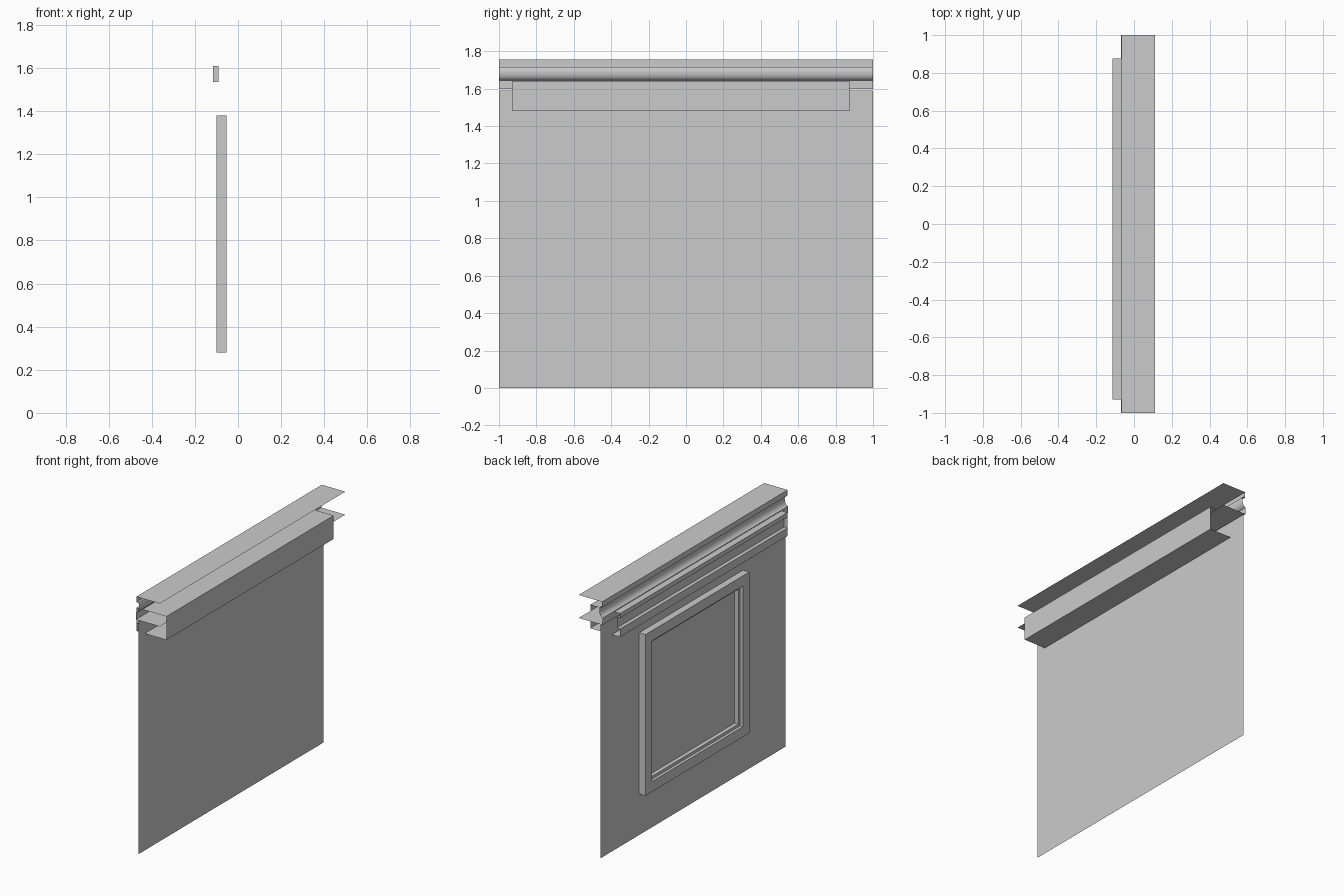
import bpy, bmesh

if "Cube" in bpy.data.objects:
    bpy.data.objects.remove(bpy.data.objects["Cube"])

def new_object(name, bm, smooth=False):
    me = bpy.data.meshes.new(name)
    bm.to_mesh(me)
    bm.free()
    ob = bpy.data.objects.new(name, me)
    bpy.context.collection.objects.link(ob)
    if smooth:
        bpy.context.view_layer.objects.active = ob
        ob.select_set(True)
        bpy.ops.object.shade_smooth_by_angle(angle=0.6)
        ob.select_set(False)
    return ob

def extrude_y(name, profile, y0, y1, closed=False, smooth=False):
    """Open sheet: (x, z) profile swept along y."""
    bm = bmesh.new()
    a = [bm.verts.new((x, y0, z)) for x, z in profile]
    b = [bm.verts.new((x, y1, z)) for x, z in profile]
    n = len(profile)
    for i in range(n if closed else n - 1):
        j = (i + 1) % n
        bm.faces.new((a[i], a[j], b[j], b[i]))
    return new_object(name, bm, smooth)

def frame(name, y0, y1, z0, z1, profile):
    """(inset, x) profile swept around a rectangle with mitred corners."""
    bm = bmesh.new()
    rings = [[bm.verts.new((x, y, z)) for y, z in
              ((y0 + d, z0 + d), (y1 - d, z0 + d), (y1 - d, z1 - d), (y0 + d, z1 - d))]
             for d, x in profile]
    for r, s in zip(rings, rings[1:]):
        for i in range(4):
            j = (i + 1) % 4
            bm.faces.new((r[i], r[j], s[j], s[i]))
    bmesh.ops.recalc_face_normals(bm, faces=bm.faces)
    return new_object(name, bm)

# Wall sheet
extrude_y("wall", [(-0.053, 1.59), (-0.053, 0)], -1, 1)

# Cornice: two shelves joined by fascia, hollow cove and lower fascia
cove = [(-0.052, 1.717), (-0.047, 1.705), (-0.045, 1.69), (-0.047, 1.673),
        (-0.053, 1.658), (-0.062, 1.649), (-0.07, 1.645)]
extrude_y("cornice", [(0.11, 1.755), (-0.067, 1.755), (-0.067, 1.717)] + cove +
          [(-0.07, 1.598), (0.11, 1.598)], -1, 1, smooth=True)

# Lower beam: hollow box through the wall with a recessed band on the decorated side
y0, y1 = -0.93, 0.875
extrude_y("beam", [(0.11, 1.64), (-0.115, 1.64), (-0.115, 1.61), (-0.09, 1.61),
                   (-0.09, 1.535), (-0.115, 1.535), (-0.115, 1.48), (0.11, 1.48)],
          y0, y1, closed=True)

# Stop closing one end of the recessed band
bm = bmesh.new()
bm.faces.new([bm.verts.new((x, y0, z)) for x, z in
              ((-0.115, 1.535), (-0.09, 1.535), (-0.09, 1.61), (-0.115, 1.61))])
new_object("beam_end_stop", bm)

# Raised panel frame with stepped inner edge
frame("panel_frame", -0.54, 0.58, 0.28, 1.38,
      [(0, -0.053), (0, -0.10), (0.07, -0.10), (0.07, -0.08), (0.09, -0.08), (0.09, -0.053)])
